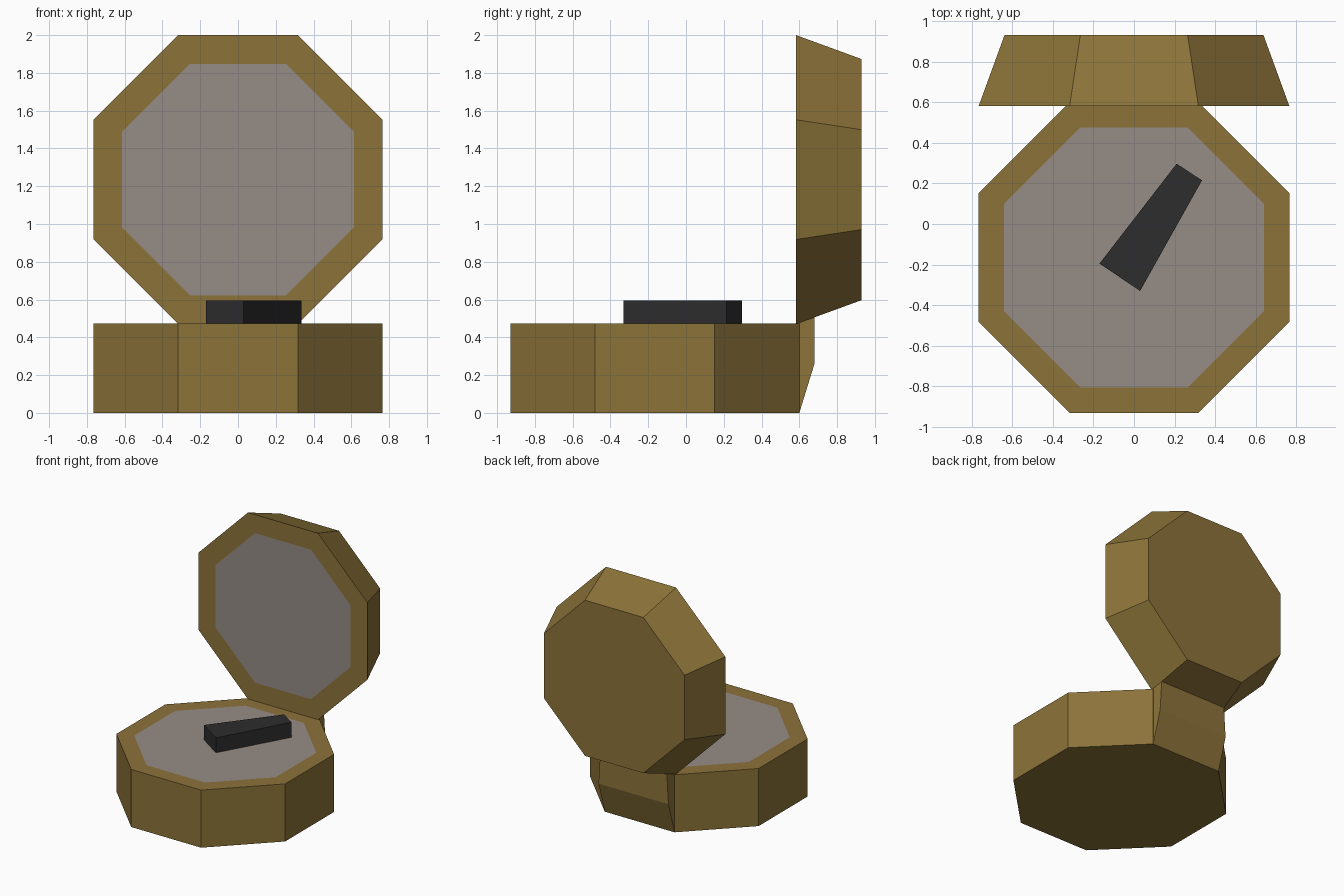
import bpy, bmesh, math

if "Cube" in bpy.data.objects:
    bpy.data.objects.remove(bpy.data.objects["Cube"])


def material(name, rgb):
    m = bpy.data.materials.new(name)
    m.diffuse_color = (*rgb, 1)
    m.use_nodes = True
    m.node_tree.nodes["Principled BSDF"].inputs["Base Color"].default_value = m.diffuse_color
    return m


BRASS = material("dull_brass", (0.262, 0.171, 0.041))
GREY = material("warm_grey", (0.305, 0.262, 0.235))
BLACK = material("soft_black", (0.026, 0.026, 0.026))


def octagon(half):
    """Flat-sided octagon outline with the given half width."""
    r = half / math.cos(math.pi / 8)
    return [(r * math.cos(a), r * math.sin(a))
            for a in (math.pi / 8 + i * math.pi / 4 for i in range(8))]


def loft(name, lower, upper, mats, border=0):
    """Closed solid between two matching loops; optional inset panel on the upper face."""
    bm = bmesh.new()
    a = [bm.verts.new(p) for p in lower]
    b = [bm.verts.new(p) for p in upper]
    n = len(a)
    bm.faces.new(a[::-1])
    top = bm.faces.new(b)
    for i in range(n):
        j = (i + 1) % n
        bm.faces.new((a[i], a[j], b[j], b[i]))
    bmesh.ops.recalc_face_normals(bm, faces=bm.faces)
    if border:
        bmesh.ops.inset_region(bm, faces=[top], thickness=border, use_even_offset=True)
        top.material_index = 1
    mesh = bpy.data.meshes.new(name)
    bm.to_mesh(mesh)
    bm.free()
    for m in mats:
        mesh.materials.append(m)
    ob = bpy.data.objects.new(name, mesh)
    bpy.context.collection.objects.link(ob)
    return ob


# Octagonal case with a grey dial plate
CY, TOP = -0.165, 0.472
case = octagon(0.765)
loft("case", [(x, y + CY, 0) for x, y in case],
     [(x, y + CY, TOP) for x, y in case], [BRASS, GREY], 0.125)

# Upright lid tapering towards the back, with a grey inner panel
LZ = 1.235
loft("lid", [(x, 0.93, z + LZ) for x, z in octagon(0.638)],
     [(x, 0.582, z + LZ) for x, z in case], [BRASS, GREY], 0.152)

# Hinge block bridging case and lid
hinge = [(0.317, 0.59, 0), (0.317, 0.60, 0), (0.317, 0.68, 0.26),
         (0.302, 0.68, 0.507), (0.317, 0.59, 0.473)]
loft("hinge", [(-x, y, z) for x, y, z in hinge], hinge, [BRASS])

# Tapered pointer lying across the dial
pointer = [(-0.17, -0.195), (0.03, -0.33), (0.335, 0.215), (0.21, 0.297)]
loft("pointer", [(x, y, TOP) for x, y in pointer],
     [(x, y, 0.595) for x, y in pointer], [BLACK])
